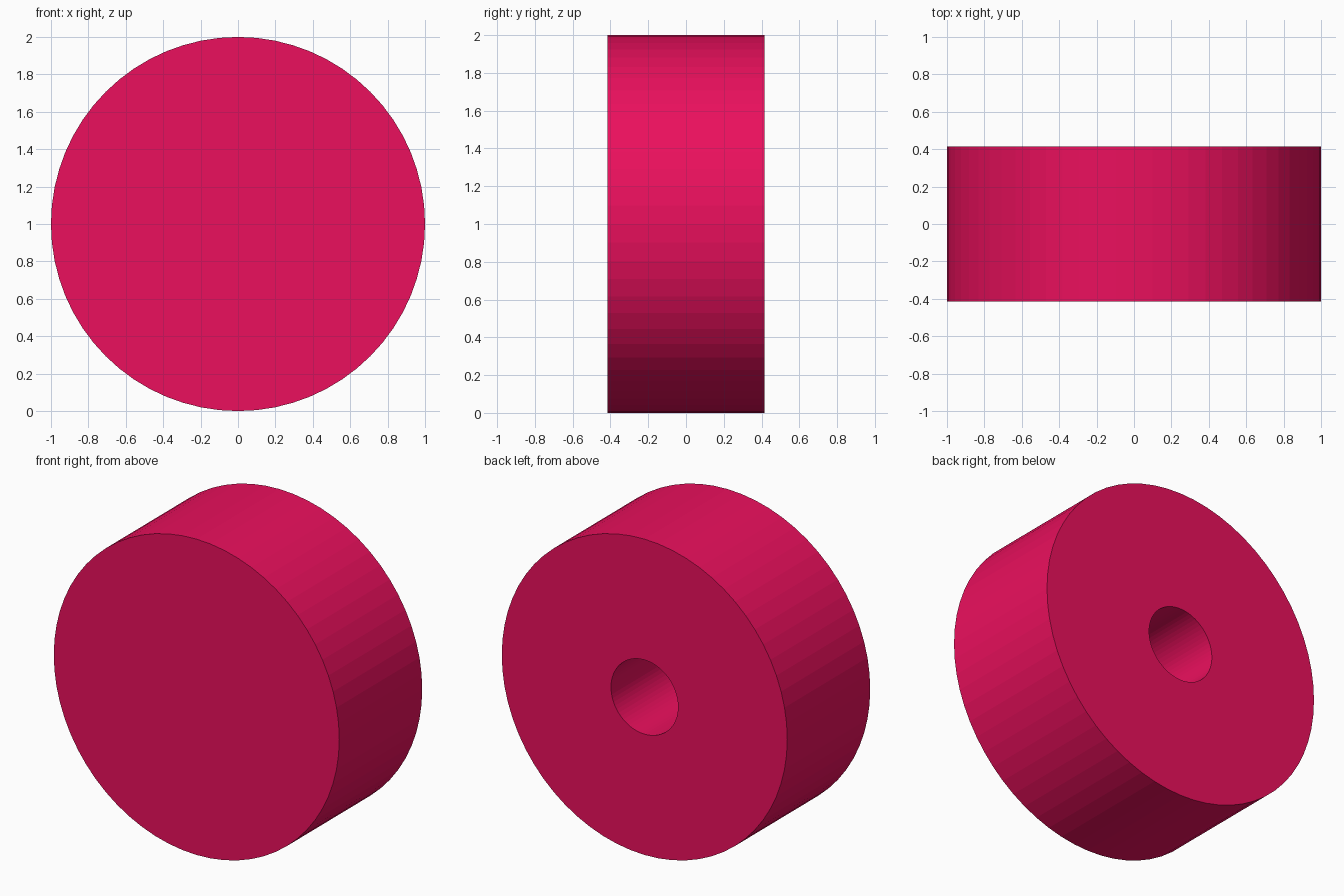
import bpy, bmesh
from math import cos, sin, tau

if "Cube" in bpy.data.objects:
    bpy.data.objects.remove(bpy.data.objects["Cube"])

SEGMENTS = 64
RADIUS, HALF_WIDTH = 1.0, 0.415
BORE_RADIUS, BORE_DEPTH = 0.235, 0.7

bm = bmesh.new()


def ring(radius, y):
    return [bm.verts.new((radius * cos(tau * i / SEGMENTS), y,
                          1 + radius * sin(tau * i / SEGMENTS)))
            for i in range(SEGMENTS)]


# Rings from the closed front face, round the rim, into the blind bore at the back
rings = [ring(RADIUS, -HALF_WIDTH), ring(RADIUS, HALF_WIDTH),
         ring(BORE_RADIUS, HALF_WIDTH), ring(BORE_RADIUS, HALF_WIDTH - BORE_DEPTH)]
for a, b in zip(rings, rings[1:]):
    for i in range(SEGMENTS):
        j = (i + 1) % SEGMENTS
        bm.faces.new((a[i], a[j], b[j], b[i]))

# Front face and bore floor
bm.faces.new(rings[0])
bm.faces.new(rings[-1])
bmesh.ops.recalc_face_normals(bm, faces=bm.faces)

mesh = bpy.data.meshes.new("wheel")
bm.to_mesh(mesh)
bm.free()
wheel = bpy.data.objects.new("wheel", mesh)
bpy.context.collection.objects.link(wheel)

# Crimson finish
crimson = bpy.data.materials.new("crimson")
crimson.diffuse_color = (0.83, 0.005, 0.11, 1)
crimson.use_nodes = True
crimson.node_tree.nodes["Principled BSDF"].inputs["Base Color"].default_value = crimson.diffuse_color
mesh.materials.append(crimson)
